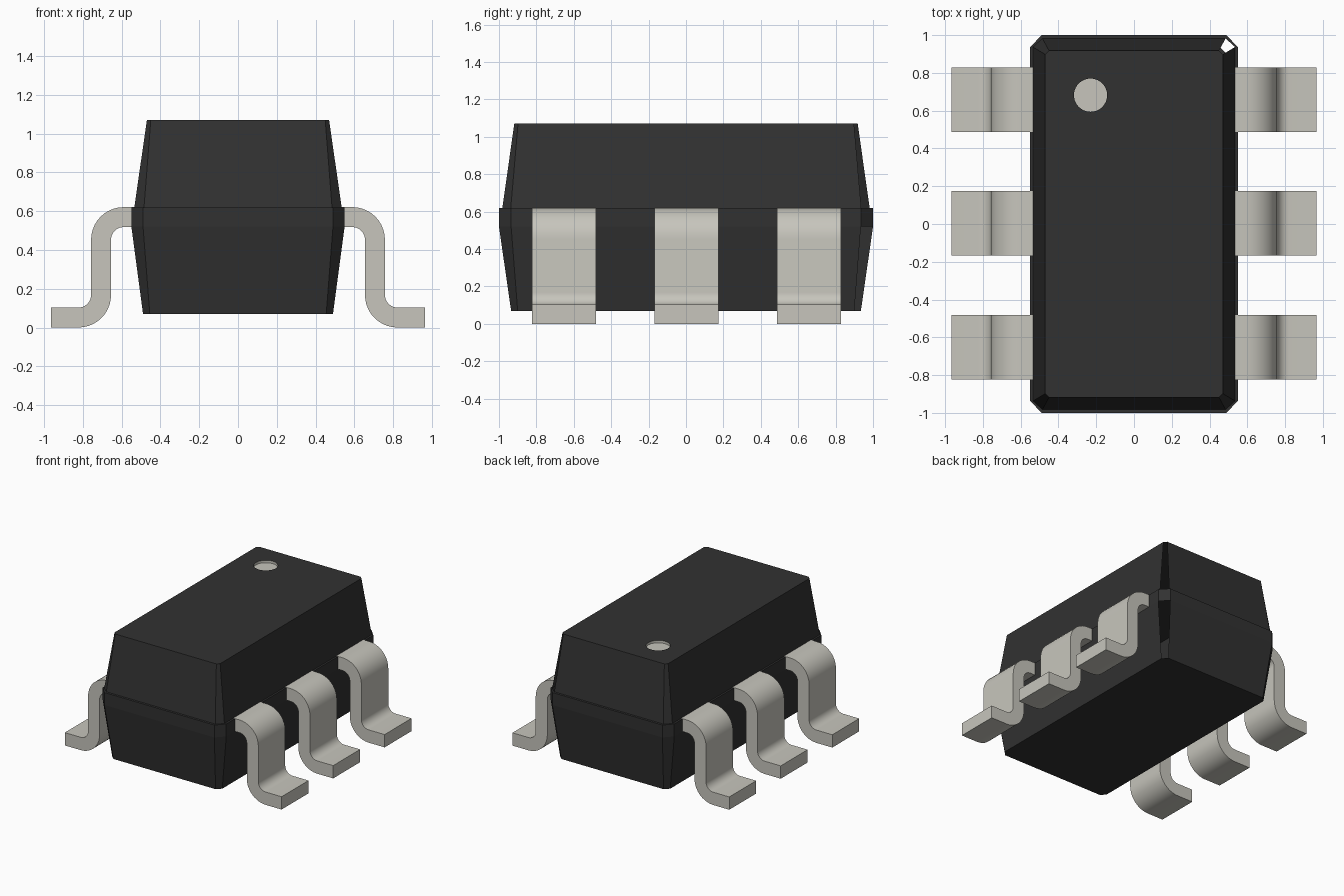
import bpy, bmesh, math
from mathutils import Vector

if "Cube" in bpy.data.objects:
    bpy.data.objects.remove(bpy.data.objects["Cube"], do_unlink=True)


def material(name, rgb, rough):
    m = bpy.data.materials.new(name)
    m.use_nodes = True
    m.diffuse_color = (*rgb, 1)
    bsdf = m.node_tree.nodes["Principled BSDF"]
    bsdf.inputs["Base Color"].default_value = (*rgb, 1)
    bsdf.inputs["Roughness"].default_value = rough
    return m


black = material("black plastic", (0.031, 0.031, 0.031), 0.7)
metal = material("tinned metal", (0.57, 0.56, 0.505), 0.5)


def finish(bm, name, mats):
    mesh = bpy.data.meshes.new(name)
    bm.to_mesh(mesh)
    bm.free()
    for m in mats:
        mesh.materials.append(m)
    ob = bpy.data.objects.new(name, mesh)
    bpy.context.collection.objects.link(ob)
    return ob


# Package body: stacked chamfered rectangles (half x, half y, chamfer x, chamfer y, z)
bm = bmesh.new()


def ring(hx, hy, cx, cy, z):
    pts = [(hx, cy - hy), (hx, hy - cy), (hx - cx, hy), (cx - hx, hy),
           (-hx, hy - cy), (-hx, cy - hy), (cx - hx, -hy), (hx - cx, -hy)]
    return [bm.verts.new((x, y, z)) for x, y in pts]


def bridge(low, high, skip=()):
    n = len(low)
    for i in range(n):
        if i not in skip:
            j = (i + 1) % n
            bm.faces.new((low[i], low[j], high[j], high[i]))


bottom = ring(0.49, 0.935, 0.035, 0.035, 0.07)
band_low = ring(0.55, 1.0, 0.06, 0.065, 0.52)
band_high = ring(0.55, 1.0, 0.06, 0.065, 0.62)
shoulder = ring(0.535, 0.982, 0.05, 0.045, 0.62)
top = ring(0.47, 0.918, 0.02, 0.02, 1.07)

bm.faces.new(bottom[::-1])
bridge(bottom, band_low, skip=(1,))      # back corner is open above and below the band
bridge(band_low, band_high)
bridge(band_high, shoulder)
bridge(shoulder, top, skip=(1,))

# Top face with the round pin-one recess
N = 40
circle = [[bm.verts.new((-0.23 + 0.088 * math.cos(math.tau * i / N),
                         0.682 + 0.088 * math.sin(math.tau * i / N), z))
           for i in range(N)] for z in (1.07, 1.05)]
edges = []
for loop in (top, circle[0]):
    for i, v in enumerate(loop):
        w = loop[(i + 1) % len(loop)]
        edges.append(bm.edges.get((v, w)) or bm.edges.new((v, w)))
fill = bmesh.ops.triangle_fill(bm, edges=edges, normal=Vector((0, 0, 1)), use_beauty=True)
for f in fill["geom"]:
    if isinstance(f, bmesh.types.BMFace):
        f.normal_update()
        if f.normal.z < 0:
            f.normal_flip()
old = set(bm.faces)
bridge(circle[0], circle[1])
bm.faces.new(circle[1])
for f in bm.faces:
    f.material_index = 0 if f in old else 1
finish(bm, "package_body", [black, metal])


# Gull-wing leads: bent strip profile in xz, extruded along y
def arc(cx, cz, r, a0, a1, steps=10):
    return [(cx + r * math.cos(math.radians(a0 + (a1 - a0) * i / steps)),
             cz + r * math.sin(math.radians(a0 + (a1 - a0) * i / steps)))
            for i in range(steps + 1)]


RI, RO = 0.065, 0.168
outer = [(0.53, 0.621)] + arc(0.59, 0.453, RO, 90, 0) + arc(0.823, 0.168, RI, 180, 270) + [(0.965, 0.103)]
inner = [(0.965, 0.0)] + arc(0.823, 0.168, RO, 270, 180) + arc(0.59, 0.453, RI, 0, 90) + [(0.53, 0.518)]
profile = outer + inner


def lead(name, side, yc, width=0.342):
    bm = bmesh.new()
    a, b = [[bm.verts.new((side * x, yc + s * width / 2, z)) for x, z in profile]
            for s in (-1, 1)]
    n, half = len(profile), len(outer)
    # Side walls as matched quads between outer and inner bend, so the caps stay clean
    for v in (a, b):
        for i in range(half - 1):
            bm.faces.new((v[i], v[i + 1], v[n - 2 - i], v[n - 1 - i]))
    for i in range(n):
        j = (i + 1) % n
        bm.faces.new((a[i], a[j], b[j], b[i]))
    bmesh.ops.recalc_face_normals(bm, faces=bm.faces)
    ob = finish(bm, name, [metal])
    bpy.ops.object.select_all(action='DESELECT')
    bpy.context.view_layer.objects.active = ob
    ob.select_set(True)
    bpy.ops.object.shade_smooth_by_angle(angle=math.radians(35))


for side, sname in ((1, "left"), (-1, "right")):
    for yc, pname in ((-0.653, "front"), (0.003, "middle"), (0.657, "back")):
        lead(f"{pname}_{sname}_lead", side, yc)
